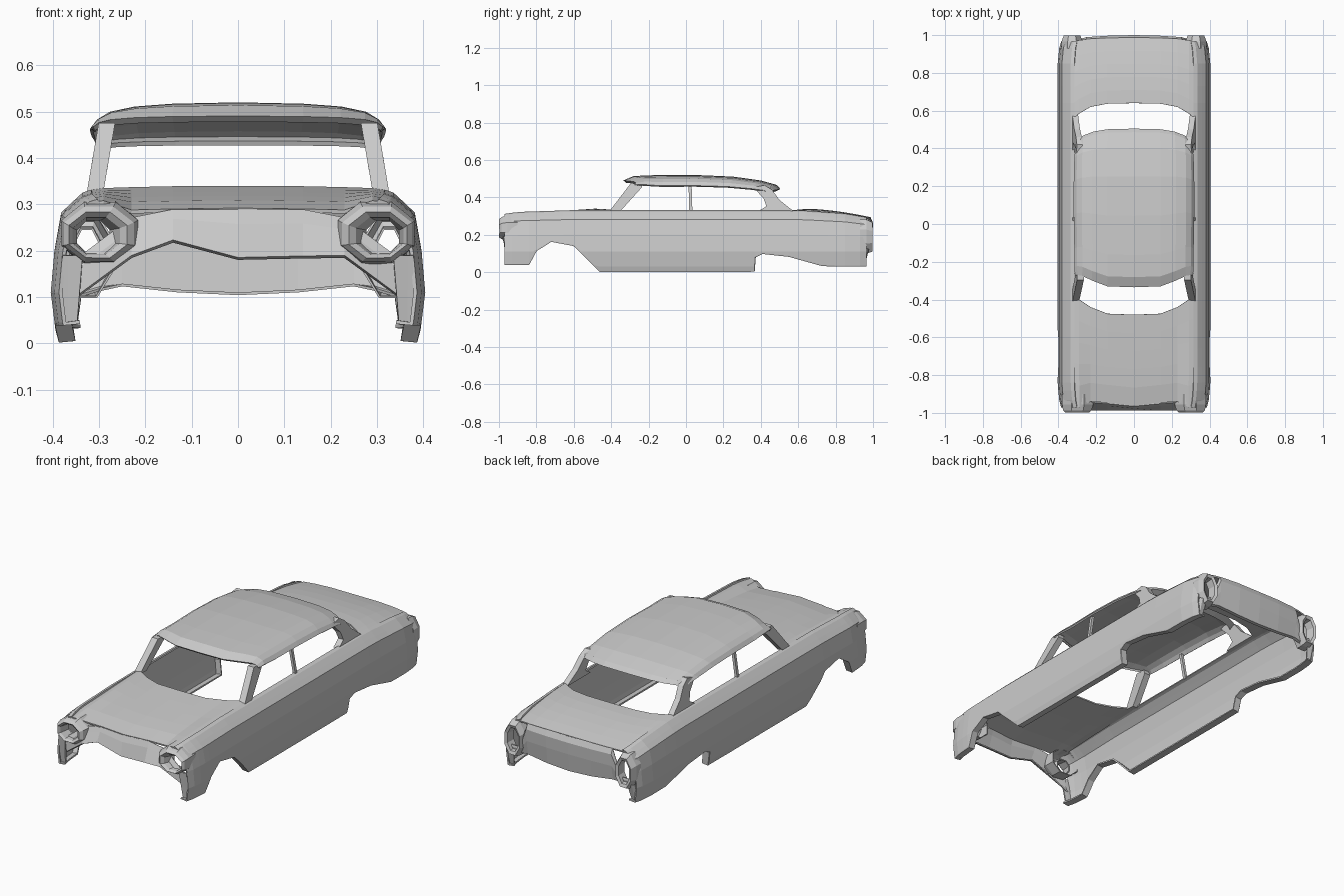
import bpy, math
from mathutils import Vector


def lerp_table(table, v):
    # piecewise linear lookup in [(key, value), ...]
    if v <= table[0][0]:
        return table[0][1]
    for (a, p), (b, q) in zip(table, table[1:]):
        if v <= b:
            return p + (q - p) * (v - a) / (b - a)
    return table[-1][1]


def finish(name, verts, faces, mirror=True, thick=0.01, offset=0):
    me = bpy.data.meshes.new(name)
    me.from_pydata([Vector(v) for v in verts], [], faces)
    me.update()
    ob = bpy.data.objects.new(name, me)
    bpy.context.collection.objects.link(ob)
    s = ob.modifiers.new("thickness", 'SOLIDIFY')
    s.thickness, s.offset = thick, offset
    if mirror:
        ob.modifiers.new("mirror", 'MIRROR')
    return ob


def sheet(name, rows, closed=False, **kw):
    # skin a list of equal-length point rows
    n = len(rows[0])
    faces = []
    for i in range(len(rows) - 1):
        for j in range(n if closed else n - 1):
            k = (j + 1) % n
            faces.append((i * n + j, i * n + k, (i + 1) * n + k, (i + 1) * n + j))
    return finish(name, [p for r in rows for p in r], faces, **kw)


def lamp(name, rings):
    # eight-sided lamp bezel, open through the middle
    rows = []
    for y, cx, cz, rx, rz in rings:
        rows.append([(cx + rx * 1.06 * math.cos(math.pi * (k + .5) / 4), y,
                      cz + rz * 1.06 * math.sin(math.pi * (k + .5) / 4)) for k in range(8)])
    sheet(name, rows, closed=True, thick=0.005)


def pillar(name, yz, thick):
    # flat outline leaning inward with height
    pts = [(.326 - (z - .325) * .17, y, z) for y, z in yz]
    # thicken toward the cabin by building the inner outline directly
    n = len(pts)
    inner = [(x - thick, y, z) for x, y, z in pts]
    faces = [tuple(range(n)), tuple(range(2 * n - 1, n - 1, -1))]
    faces += [(i, i + n, (i + 1) % n + n, (i + 1) % n) for i in range(n)]
    finish(name, pts + inner, faces, thick=0.001)


# Body sides: one section swept along the car, cut by the wheel arch line
section = [(0, .383), (.03, .39), (.11, .40), (.2, .392), (.28, .378),
           (.30, .357), (.322, .333), (.328, .315)]
bottom = [(-.965, .042), (-.84, .042), (-.80, .115), (-.72, .165), (-.60, .142),
          (-.52, .065), (-.46, .005), (.365, .005), (.37, .08), (.41, .10),
          (.55, .085), (.73, .035), (.965, .033)]
top_drop = [(-.98, .022), (-.9, .01), (-.6, 0), (.6, 0), (.85, .018), (.965, .038)]
width = [(-.98, .95), (-.93, .98), (-.85, 1), (.85, 1), (.93, .98), (.965, .955)]
stations = [-.97, -.93, -.88, -.84, -.82, -.80, -.76, -.72, -.66, -.60, -.56, -.52, -.49,
            -.46, -.36, -.2, 0, .2, .365, .37, .41, .48, .55, .64, .73, .85, .93, .965]
rows = []
for y in stations:
    zb, w, d = lerp_table(bottom, y), lerp_table(width, y), lerp_table(top_drop, y)
    row = []
    for k, z in enumerate([.328, .322, .30, .28, .2, .11, .03, 0]):
        z = max(z, zb + .003 * (7 - k))
        row.append((lerp_table(section, z) * w, y, z - d * max(0, (z - .15) / .178)))
    x, y, z = row[-1]
    row.append((x - .033, y, z + .004))
    rows.append(row)
sheet("body_side", rows, thick=0.008)


# Hood and trunk decks
def deck(name, y0, y1, z0, z1, power):
    xs = [0, .14, .23, .29, .32]
    rows = []
    for i in range(6):
        t = i / 5
        e = t ** power
        rows.append([(x, a + (b - a) * t, p + (q - p) * e)
                     for x, a, b, p, q in zip(xs, y0, y1, z0, z1)])
    sheet(name, rows, thick=0.008)


deck("hood", [-.962, -.945, -.94, -.97, -.965], [-.48, -.475, -.44, -.40, -.38],
     [.288, .286, .284, .304, .30], [.336, .335, .333, .331, .327], .65)
deck("trunk_lid", [.64, .637, .62, .585, .56], [.985, .985, .98, .972, .962],
     [.335, .334, .332, .329, .326], [.29, .29, .288, .286, .28], 1.7)

# Roof with overhanging front and rear edges and turned-down side rails
roof_x = [0, .14, .22, .272, .298, .312]
front_y = [-.33, -.325, -.295, -.27, -.265, -.27]
rear_y = [.50, .497, .485, .465, .45, .43]
roof_drop = [0, .003, .009, .02, .036, .055]
rows = []
for t, z, s, dk in [(.015, .482, 1, .35), (0, .49, 1, .4), (.06, .509, 1, .8), (.2, .514, 1, 1),
                    (.45, .515, 1.01, 1), (.7, .506, 1.01, .93), (.88, .485, 1, .75),
                    (.98, .462, .98, .5), (1, .445, .97, .3), (.96, .432, .96, .2)]:
    rows.append([(x * s, a + (b - a) * t, z - d * dk)
                 for x, a, b, d in zip(roof_x, front_y, rear_y, roof_drop)])
sheet("roof", rows, thick=0.01)

# Window pillars and belt rail
pillar("windshield_pillar", [(-.41, .325), (-.355, .322), (-.235, .455), (-.24, .475), (-.295, .475)], .035)
pillar("centre_pillar", [(.018, .322), (.034, .322), (.03, .46), (.014, .46)], .014)
pillar("rear_pillar", [(.38, .322), (.43, .352), (.415, .395), (.36, .453), (.42, .465), (.46, .44),
                       (.50, .385), (.58, .322)], .03)

# Front panel with its uneven lower edge
lower = [(-.35, .10), (-.23, .187), (-.14, .22), (0, .183), (.14, .186), (.23, .187), (.35, .10)]
rows = []
for x, zb in lower:
    ax = abs(x)
    zt = .288 if ax < .2 else (.27 if ax < .3 else .18)
    yt = -.962 + .1 * min(ax, .2) if ax < .3 else -.955
    rows.append([(x, yt, zt), (x, yt - .012, zt * .7 + zb * .3),
                 (x, -.985 + .04 * (ax > .3), zb + .004), (x, -.97 + .03 * (ax > .3), zb)])
sheet("front_panel", rows, mirror=False, thick=0.006)

# Rear panel
rows = []
for x, zb in [(0, .107), (.13, .113), (.25, .126), (.30, .115), (.35, .10)]:
    out = -.02 * (x / .35) ** 2
    rows.append([(x, .985 + out, .29)] * 1 + [(x, .997 + out, .262), (x, .993 + out, .2),
                 (x, .982 + out, zb), (x, .965 + out, zb)] if x < .29 else
                [(x, .97, .15)] * 1 + [(x, .972, .14), (x, .97, .13), (x, .965, zb + .005), (x, .955, zb)])
sheet("rear_panel", rows, thick=0.006)

# Lamp housings
lamp("headlamp_housing", [(-.90, .298, .238, .082, .068), (-.955, .298, .238, .082, .066),
                          (-.985, .30, .236, .075, .058), (-.996, .302, .234, .064, .05),
                          (-.985, .306, .232, .054, .043), (-.93, .312, .23, .038, .038)])
lamp("tail_lamp_housing", [(.93, .328, .19, .056, .092), (.965, .328, .19, .054, .09),
                           (.996, .328, .188, .044, .078), (.99, .328, .188, .034, .064),
                           (.945, .326, .19, .03, .058)])


# Corner faces below the lamps
def corner(name, y_low, y_high, z_high):
    rows = []
    for t in (0, .5, 1):
        z, y = .04 + (z_high - .04) * t, y_low + (y_high - y_low) * t
        rows.append([(.347 - .012 * t, y, z), (.365, y + .003, z), (.378, y - math.copysign(.004, y), z)])
    sheet(name, rows, thick=0.008)


corner("front_corner", -.955, -.975, .19)
corner("rear_corner", .95, .972, .125)
